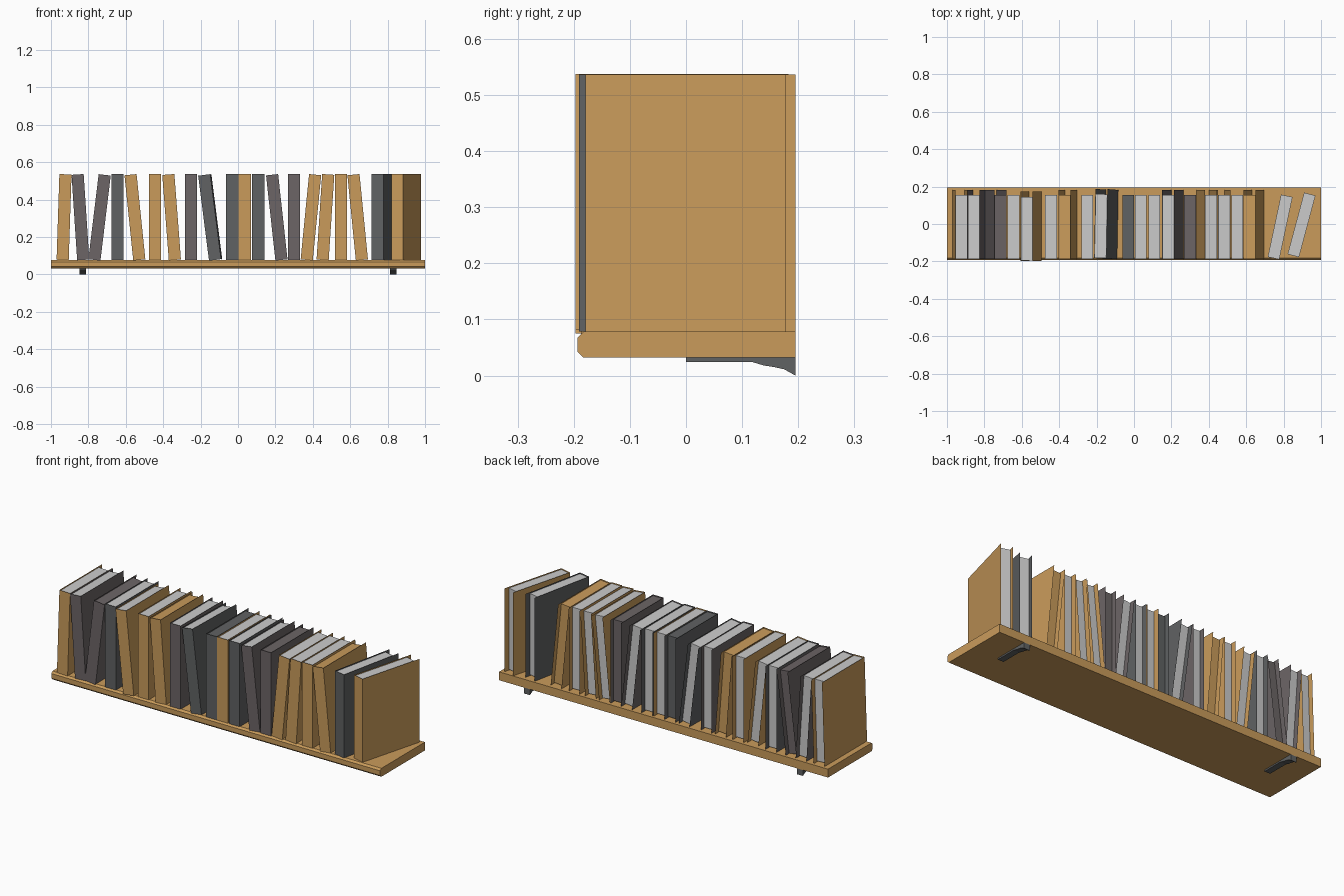
import bpy, bmesh
from math import asin, sin, radians
from mathutils import Matrix, Vector

if "Cube" in bpy.data.objects:
    bpy.data.objects.remove(bpy.data.objects["Cube"])


def material(name, rgb):
    m = bpy.data.materials.new(name)
    m.diffuse_color = (*rgb, 1)
    m.use_nodes = True
    m.node_tree.nodes["Principled BSDF"].inputs["Base Color"].default_value = m.diffuse_color
    return m


TAN = material("tan", (0.59, 0.33, 0.105))
DARK = material("charcoal", (0.117, 0.122, 0.125))
BROWN = material("grey_brown", (0.15, 0.13, 0.133))


def add_object(name, bm, mat=None):
    me = bpy.data.meshes.new(name)
    bm.to_mesh(me)
    bm.free()
    ob = bpy.data.objects.new(name, me)
    bpy.context.collection.objects.link(ob)
    if mat:
        me.materials.append(mat)
    return ob


def extrude_x(name, profile, x0, x1, mat):
    """Extrude a (y, z) profile along x."""
    bm = bmesh.new()
    face = bm.faces.new([bm.verts.new((x0, y, z)) for y, z in profile])
    ext = bmesh.ops.extrude_face_region(bm, geom=[face])["geom"]
    vs = [v for v in ext if isinstance(v, bmesh.types.BMVert)]
    bmesh.ops.translate(bm, vec=(x1 - x0, 0, 0), verts=vs)
    bmesh.ops.recalc_face_normals(bm, faces=bm.faces)
    return add_object(name, bm, mat)


# Shelf board with chamfered front edge
extrude_x("shelf_board", [(0.195, 0.032), (0.195, 0.078), (-0.183, 0.078),
                          (-0.193, 0.068), (-0.193, 0.042), (-0.183, 0.032)], -1, 1, TAN)

# Brackets under the board
bracket = [(0, 0.032), (0, 0.024), (0.118, 0.024), (0.138, 0.018),
           (0.157, 0.015), (0.175, 0.011), (0.195, 0.0), (0.195, 0.032)]
for side, x in (("left", -0.83), ("right", 0.83)):
    extrude_x("bracket_" + side, bracket, x - 0.0175, x + 0.0175, DARK)

W, D, H = 0.065, 0.37, 0.458      # book width, depth, height
LIP, BACK = 0.006, 0.028          # page insets


def book(i, xb, xt, mat, plain=False, y=-0.187, yaw=0, pitch=0):
    """Book with bottom-left x xb and top-left x xt; thin wrap cover plus page block."""
    a = asin((xt - xb) / H)
    lift = W * sin(a) / 2
    mx = (Matrix.Translation((xb, y, 0.078 + lift)) @ Matrix.Rotation(radians(-yaw), 4, 'Z')
          @ Matrix.Rotation(radians(pitch), 4, 'X') @ Matrix.Rotation(a, 4, 'Y'))
    # Sheet cover: left board, spine, right board
    bm = bmesh.new()
    cols = [[bm.verts.new((x, d, z)) for z in (0, H)]
            for x, d in ((0, D), (0, 0), (W, 0), (W, D))]
    for p, q in zip(cols, cols[1:]):
        bm.faces.new((p[0], q[0], q[1], p[1]))
    bm.transform(mx)
    add_object(f"book_cover_{i:02d}", bm, mat)
    # Page block
    bm = bmesh.new()
    lo, hi = Vector((0.001, 0.001, LIP)), Vector((W - 0.001, D - BACK, H - LIP))
    bmesh.ops.create_cube(bm, size=1, matrix=mx @ Matrix.Translation((lo + hi) / 2)
                          @ Matrix.Diagonal((*(hi - lo), 1)))
    add_object(f"book_pages_{i:02d}", bm, mat if plain else None)


# Row of books: bottom-left x, top-left x, colour, plain (pages share cover colour)
row = [(-0.97, -0.955, TAN, 0), (-0.86, -0.89, BROWN, 0), (-0.80, -0.745, BROWN, 1),
       (-0.677, -0.677, DARK, 0), (-0.56, -0.607, TAN, 0), (-0.477, -0.477, TAN, 0),
       (-0.37, -0.405, TAN, 1), (-0.283, -0.283, BROWN, 0), (-0.155, -0.213, DARK, 0),
       (-0.063, -0.063, DARK, 1), (0.004, 0.004, TAN, 0), (0.076, 0.076, DARK, 0),
       (0.20, 0.15, BROWN, 0), (0.267, 0.267, BROWN, 1), (0.335, 0.38, TAN, 0),
       (0.42, 0.45, TAN, 0), (0.519, 0.519, TAN, 0), (0.63, 0.585, TAN, 1)]
special = {5: dict(y=-0.197), 9: dict(yaw=1, pitch=-0.5)}
for i, r in enumerate(row, 1):
    book(i, *r, **special.get(i, {}))

# Two turned books at the right end
book(19, 0.714, 0.714, DARK, y=-0.177, yaw=12)
book(20, 0.82, 0.82, TAN, y=-0.162, yaw=15)
